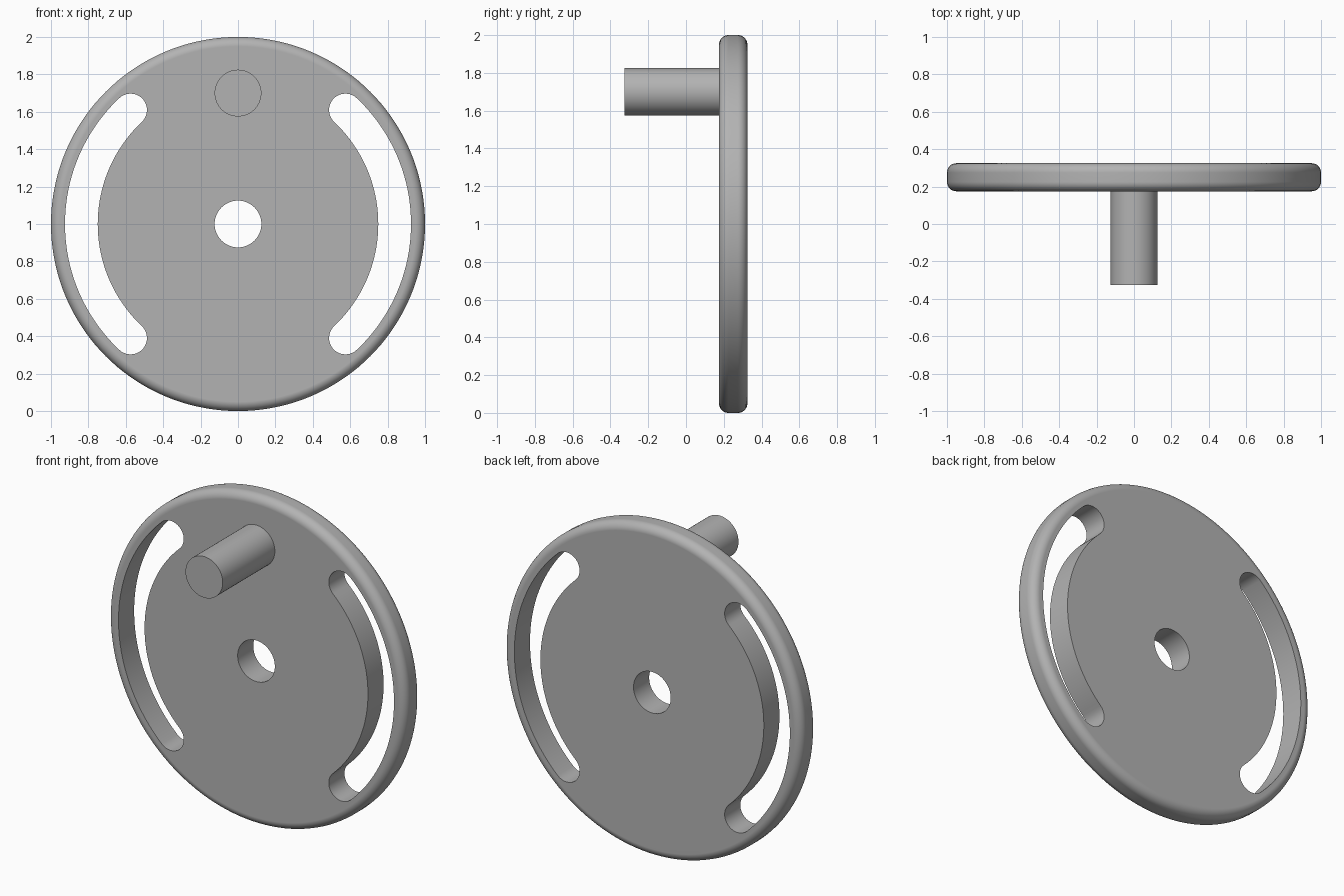
import bpy, bmesh
from math import sin, cos, pi, radians
from mathutils import Matrix

if "Cube" in bpy.data.objects:
    bpy.data.objects.remove(bpy.data.objects["Cube"])

FRONT, BACK, CENTRE_Z = 0.175, 0.325, 1.0
FILLET, BORE = 0.05, 0.125

grey = bpy.data.materials.new("plain grey")
grey.use_nodes = True
colour = (0.45, 0.45, 0.45, 1)
grey.diffuse_color = colour
grey.node_tree.nodes["Principled BSDF"].inputs["Base Color"].default_value = colour


def arc(cx, cz, r, start, end, steps):
    """Points along an arc in the xz plane, angles in radians."""
    angles = [start + (end - start) * i / steps for i in range(steps + 1)]
    return [(cx + r * cos(a), cz + r * sin(a)) for a in angles]


def make_object(name, bm):
    bmesh.ops.recalc_face_normals(bm, faces=bm.faces)
    mesh = bpy.data.meshes.new(name)
    bm.to_mesh(mesh)
    bm.free()
    mesh.materials.append(grey)
    obj = bpy.data.objects.new(name, mesh)
    bpy.context.collection.objects.link(obj)
    return obj


def prism(name, outline, y0, y1):
    """Extrude an xz outline from y0 to y1."""
    bm = bmesh.new()
    face = bm.faces.new([bm.verts.new((x, y0, z)) for x, z in outline])
    moved = bmesh.ops.extrude_face_region(bm, geom=[face])["geom"]
    verts = [v for v in moved if isinstance(v, bmesh.types.BMVert)]
    bmesh.ops.translate(bm, vec=(0, y1 - y0, 0), verts=verts)
    return make_object(name, bm)


def smooth(obj):
    bpy.ops.object.select_all(action='DESELECT')
    obj.select_set(True)
    bpy.context.view_layer.objects.active = obj
    bpy.ops.object.shade_smooth_by_angle(angle=radians(30))


# Wheel disc: stacked rings following the rounded rim
def rim_ring(bm, r, y, n=144):
    return [bm.verts.new((r * cos(2 * pi * i / n), y, CENTRE_Z + r * sin(2 * pi * i / n)))
            for i in range(n)]


bm = bmesh.new()
profile = arc(1 - FILLET, FRONT + FILLET, FILLET, -pi / 2, 0, 8)
profile += arc(1 - FILLET, BACK - FILLET, FILLET, 0, pi / 2, 8)
rings = [rim_ring(bm, r, y) for r, y in profile]
for a, b in zip(rings, rings[1:]):
    for i in range(len(a)):
        j = (i + 1) % len(a)
        bm.faces.new((a[i], a[j], b[j], b[i]))
bm.faces.new(rings[0])
bm.faces.new(rings[-1])
disc = make_object("wheel_disc", bm)

# Cutters: centre bore and two curved slots with round ends
cutters = [prism("bore_cutter", arc(0, CENTRE_Z, BORE, 0, 2 * pi, 64)[:-1], 0, 0.5)]
MID, HALF, SPAN = 0.8375, 0.0875, radians(46.7)
ex, ez = MID * cos(SPAN), MID * sin(SPAN)
slot = arc(0, 0, MID + HALF, -SPAN, SPAN, 48)
slot += arc(ex, ez, HALF, SPAN, SPAN + pi, 20)[1:]
slot += arc(0, 0, MID - HALF, SPAN, -SPAN, 48)[1:]
slot += arc(ex, -ez, HALF, pi - SPAN, 2 * pi - SPAN, 20)[1:-1]
for side, name in ((1, "left"), (-1, "right")):
    outline = [(side * x, CENTRE_Z + z) for x, z in slot]
    cutters.append(prism(name + "_slot_cutter", outline, 0, 0.5))

bpy.context.view_layer.objects.active = disc
for cutter in cutters:
    cut = disc.modifiers.new(cutter.name, 'BOOLEAN')
    cut.operation, cut.solver, cut.object = 'DIFFERENCE', 'EXACT', cutter
    bpy.ops.object.modifier_apply(modifier=cut.name)
    bpy.data.objects.remove(cutter)
smooth(disc)
weighted = disc.modifiers.new("flat_face_normals", 'WEIGHTED_NORMAL')
weighted.keep_sharp = True

# Crank handle standing out from the front face
bm = bmesh.new()
bmesh.ops.create_cone(bm, cap_ends=True, segments=64, radius1=BORE, radius2=BORE, depth=0.5,
                      matrix=Matrix.Translation((0, FRONT - 0.25, 1.7)) @ Matrix.Rotation(pi / 2, 4, 'X'))
smooth(make_object("crank_handle", bm))
